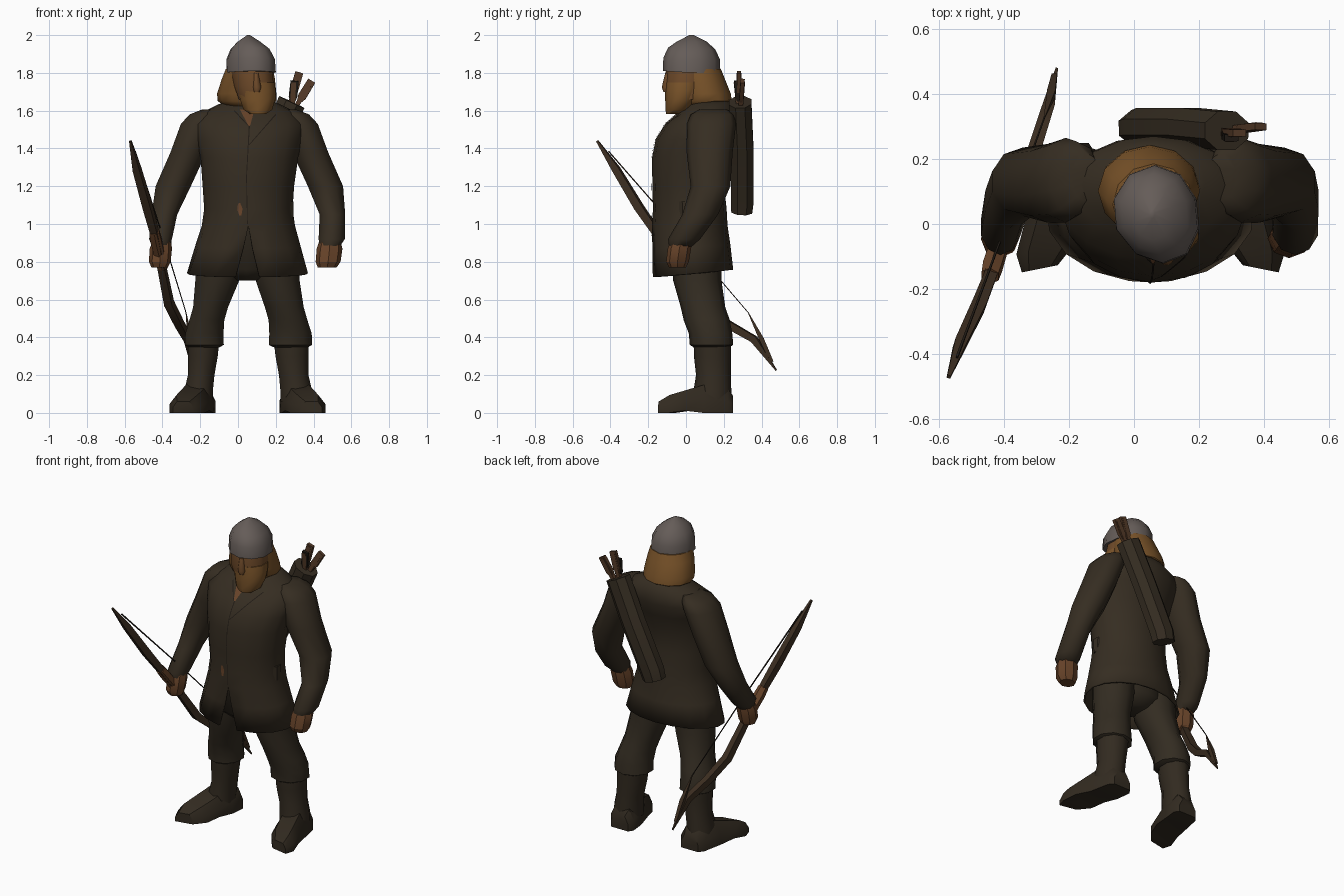
import bpy, bmesh, math
from mathutils import Vector
from mathutils.bvhtree import BVHTree


def mat(name, r, g, b):
    m = bpy.data.materials.new(name)
    m.diffuse_color = (r, g, b, 1)
    return m


COAT = mat("dark brown cloth", .036, .026, .0155)
TROUSER = mat("dark trousers", .033, .025, .0155)
BOOT = mat("boot leather", .032, .0235, .0145)
STEEL = mat("grey steel", .13, .108, .098)
HAIR = mat("ginger hair", .19, .086, .022)
FACE = mat("weathered face", .16, .07, .023)
SKIN = mat("tanned skin", .135, .056, .022)
WOOD = mat("bow wood", .045, .027, .015)
TRIM = mat("dark trim", .014, .010, .007)
ARROW = mat("arrow wood", .09, .043, .021)


def skin(name, rings, m, closed=True, caps=True, angle=50):
    """Join equal-length rings of points into one surface."""
    bm = bmesh.new()
    rows = [[bm.verts.new(p) for p in r] for r in rings]
    n = len(rows[0])
    for a, b in zip(rows, rows[1:]):
        for i in range(n if closed else n - 1):
            j = (i + 1) % n
            bm.faces.new((a[i], a[j], b[j], b[i]))
    if caps and closed:
        bm.faces.new(rows[0])
        bm.faces.new(rows[-1])
    bmesh.ops.remove_doubles(bm, verts=bm.verts, dist=.0008)
    bmesh.ops.recalc_face_normals(bm, faces=bm.faces)
    me = bpy.data.meshes.new(name)
    bm.to_mesh(me)
    bm.free()
    me.materials.append(m)
    ob = bpy.data.objects.new(name, me)
    bpy.context.collection.objects.link(ob)
    bpy.ops.object.select_all(action='DESELECT')
    ob.select_set(True)
    bpy.context.view_layer.objects.active = ob
    bpy.ops.object.shade_smooth_by_angle(angle=math.radians(angle))
    return ob


def ring(x, y, z, rx, ry, n=10, tilt=0, gap=0):
    """Horizontal oval; gap opens it at the front, tilt lifts its back."""
    out = []
    for i in range(n):
        a = -math.pi / 2 + (gap + (2 * math.pi - 2 * gap) * i / (n - 1) if gap else 2 * math.pi * i / n)
        out.append(Vector((x + rx * math.cos(a), y + ry * math.sin(a), z + tilt * math.sin(a))))
    return out


def tube(name, rows, m, n=10, angle=50):
    return skin(name, [ring(*r, n=n) for r in rows], m, angle=angle)


def sweep(name, pts, sizes, m, side=(1, 0, 0), n=4, flat=1.0):
    """Sweep a small n-sided section along a path."""
    pts = [Vector(p) for p in pts]
    rings = []
    for i, p in enumerate(pts):
        t = (pts[min(i + 1, len(pts) - 1)] - pts[max(i - 1, 0)]).normalized()
        s = Vector(side)
        s = (s - t * s.dot(t)).normalized()
        w = t.cross(s)
        rings.append([p + sizes[i] * (s * math.cos(a) + w * math.sin(a) * flat)
                      for a in [2 * math.pi * (k + .5) / n for k in range(n)]])
    return skin(name, rings, m, angle=35)


# Coat with a slit at the front of the skirt
COAT_ROWS = [
    (.05, .035, .738, .322, .215, .02, .2), (.052, .028, .88, .28, .207, .01, .09),
    (.055, .02, .99, .247, .2, 0, .001), (.055, .02, 1.08, .234, .195, 0, .001),
    (.055, .012, 1.2, .242, .19, 0, .001), (.06, .015, 1.35, .258, .195, 0, .001),
    (.06, .045, 1.45, .28, .205, 0, .001), (.06, .08, 1.53, .295, .19, 0, .001),
    (.06, .115, 1.59, .25, .155, 0, .001), (.06, .13, 1.635, .16, .118, 0, .001),
    (.06, .135, 1.665, .09, .08, 0, .001)]
coat = skin("coat", [ring(*r[:5], 17, r[5], r[6]) for r in COAT_ROWS], COAT, closed=False)
sol = coat.modifiers.new("cloth", 'SOLIDIFY')
sol.thickness = .012
tube("hips", [(.045, .045, .70, .06, .08), (.045, .045, .76, .2, .14), (.05, .03, .98, .22, .17)], TROUSER)

# Arms, mirrored about the body axis with a small offset toward the hands
ARM = [(.27, .145, 1.605, .045, .075), (.30, .14, 1.58, .08, .115), (.33, .135, 1.53, .097, .13),
       (.382, .125, 1.38, .1, .122), (.463, .13, 1.2, .098, .105), (.5, .075, 1.05, .071, .095),
       (.496, -.01, .92, .073, .085), (.486, -.03, .88, .055, .06)]
HAND = [(.487, -.02, .93, .05, .055), (.485, -.035, .87, .068, .062),
        (.477, -.045, .80, .066, .06), (.472, -.045, .77, .05, .045)]
for side, sgn in (("left", 1), ("right", -1)):
    def place(rows):
        return [r if sgn > 0 else (.12 - r[0] - max(0, 1.1 - r[2]) * .19, r[1], r[2],
                                   r[3] * (.87 if r[2] < 1 else 1), r[4]) for r in rows]
    tube(side + "_sleeve", place(ARM), COAT)
    tube(side + "_hand", place(HAND), SKIN, n=8, angle=30)

# Legs: trousers bloused over boots, feet turned out
for side, cx, sgn, k in (("left", .04, 1, 1), ("right", .06, -1, .9)):
    def leg(rows):
        return [(cx + sgn * r[0], r[1], r[2], r[3] * (k if r[2] < .6 else 1), r[4]) for r in rows]
    tube(side + "_trouser", leg([
        (.16, .055, .82, .13, .13), (.17, .06, .7, .122, .128), (.205, .09, .56, .108, .118),
        (.225, .11, .49, .108, .122), (.238, .13, .42, .118, .115), (.238, .135, .36, .12, .115),
        (.24, .135, .345, .09, .09)]), TROUSER)
    tube(side + "_boot_shaft", leg([
        (.242, .14, .39, .098, .1), (.246, .14, .3, .092, .098), (.255, .145, .2, .082, .092),
        (.268, .14, .12, .088, .1), (.27, .14, .06, .088, .1)]), BOOT)
    stations = [(.26, .25, .06, .09), (.262, .22, .082, .13), (.28, .11, .09, .15),
                (.305, .01, .095, .12), (.33, -.075, .092, .095), (.35, -.138, .055, .06)]
    rings = []
    for x, y, w, h in stations:
        rings.append([Vector((cx + sgn * x + u * w, y - sgn * u * w * .2 * (y < .2),
                              .012 * (v == 0) * (0 < y < .05) + v * h))
                      for u, v in ((-1, 0), (-1, .5), (-.6, 1), (.6, 1), (1, .5), (1, 0))])
    skin(side + "_foot", rings, BOOT, angle=40)

# Head: neck, face, nose, beard, hair
tube("neck", [(.06, .08, 1.56, .08, .085), (.06, .08, 1.72, .08, .09)], SKIN)
tube("face", [(.095, .0, 1.66, .095, .1), (.085, .0, 1.73, .11, .115), (.07, .02, 1.83, .115, .125)], FACE)
tube("nose", [(.1, -.1, 1.70, .018, .02), (.1, -.1, 1.725, .024, .028),
              (.095, -.09, 1.80, .014, .02)], FACE, n=8, angle=60)
tube("beard", [(.105, -.07, 1.583, .045, .035), (.105, -.045, 1.605, .08, .064),
               (.104, -.025, 1.66, .098, .085), (.1, -.012, 1.71, .104, .1),
               (.09, .0, 1.75, .107, .112)], HAIR)
tube("hair", [(.05, .1, 1.625, .12, .11), (.048, .108, 1.65, .155, .135), (.046, .102, 1.69, .157, .135),
              (.055, .075, 1.77, .14, .13), (.06, .06, 1.82, .125, .125)], HAIR, n=12)

# Helmet, turned slightly to one side
rows = [ring(*r, n=10) for r in [
    (.065, .03, 1.80, .134, .152), (.063, .03, 1.87, .131, .15), (.06, .03, 1.925, .105, .125),
    (.058, .03, 1.965, .063, .08), (.056, .03, 2.0, .008, .012)]]
for r in rows[:3]:
    for p in r:
        f = max(0, (.03 - p.y) / .15)
        p.x += .025 * f
        p.z += .01 * f
skin("helmet", rows, STEEL)

# Coat details laid on the front surface
bvh = BVHTree.FromObject(coat, bpy.context.evaluated_depsgraph_get())


def trim(name, pts, widths, m, steps=6):
    rings = []
    for (x0, z0), (x1, z1), w0, w1 in zip(pts, pts[1:], widths, widths[1:]):
        d = Vector((z1 - z0, x0 - x1)).normalized()
        for i in range(steps + 1):
            t = i / steps
            x, z, w = x0 + (x1 - x0) * t, z0 + (z1 - z0) * t, w0 + (w1 - w0) * t
            row = []
            for s in (-w, 0, w):
                px, pz = x + d.x * s, z + d.y * s
                hit = bvh.ray_cast(Vector((px, -2, pz)), Vector((0, 1, 0)))[0]
                row.append(Vector((px, (hit.y if hit else .02) - .005, pz)))
            rings.append(row)
    skin(name, rings, m, closed=False)


trim("coat_closure", [(.05, 1.0), (.045, 1.25), (.06, 1.52)], [.002, .002, .003], TRIM)
trim("open_collar_skin", [(.06, 1.52), (.05, 1.61)], [.004, .04], SKIN)
trim("left_lapel_edge", [(.06, 1.42), (.2, 1.58)], [.002, .003], TRIM)
trim("right_lapel_edge", [(.055, 1.52), (-.02, 1.6)], [.002, .003], TRIM)
trim("belt_buckle", [(.012, 1.045), (.01, 1.08), (.006, 1.11)], [.006, .014, .006], SKIN, 2)
tube("belt_pouch", [(.275, .0, 1.03, .02, .035), (.275, .0, 1.12, .022, .04)], COAT, n=6, angle=30)

# Quiver slung across the back, with arrows
sweep("quiver", [(.02, .295, 1.065), (.035, .298, 1.12), (.17, .298, 1.4), (.285, .287, 1.645)],
      [.06, .064, .064, .064], COAT, n=8, side=(0, 1, 0), flat=1.25)
for i, (x, y, z) in enumerate([(.32, .28, 1.795), (.385, .30, 1.75), (.295, .265, 1.75)]):
    top = Vector((x, y, z))
    base = Vector((.255 + i * .015, .285, 1.56))
    sweep(f"arrow_shaft_{i}", [base, base.lerp(top, .5), top], [.012, .018, .018], ARROW)
    sweep(f"arrow_fletching_{i}", [base.lerp(top, .4), base.lerp(top, .6), top + Vector((.005, 0, .008))],
          [.01, .032, .03], ARROW if i < 2 else TRIM, flat=.5)

# Bow held in the right hand
BOW = [(-.57, -.47, 1.44), (-.535, -.37, 1.29), (-.478, -.25, 1.09), (-.435, -.14, .93), (-.405, -.03, .78),
       (-.365, .1, .58), (-.31, .22, .47), (-.265, .36, .39), (-.238, .478, .225)]
sweep("bow_stave", BOW, [.008, .027, .031, .027, .027, .031, .029, .026, .005], WOOD, side=(.95, -.3, .0))
sweep("bow_grip", [(-.443, -.16, .96), (-.435, -.13, .92), (-.4, -.02, .77)], [.03, .034, .03], SKIN, n=6)
sweep("bow_string", [(-.545, -.41, 1.385), (-.4, -.02, .94), (-.275, .33, .53)], [.005, .004, .003], TRIM)
sweep("string_loop", [(-.275, .33, .53), (-.255, .4, .39), (-.245, .455, .27)], [.003, .018, .012], WOOD)
